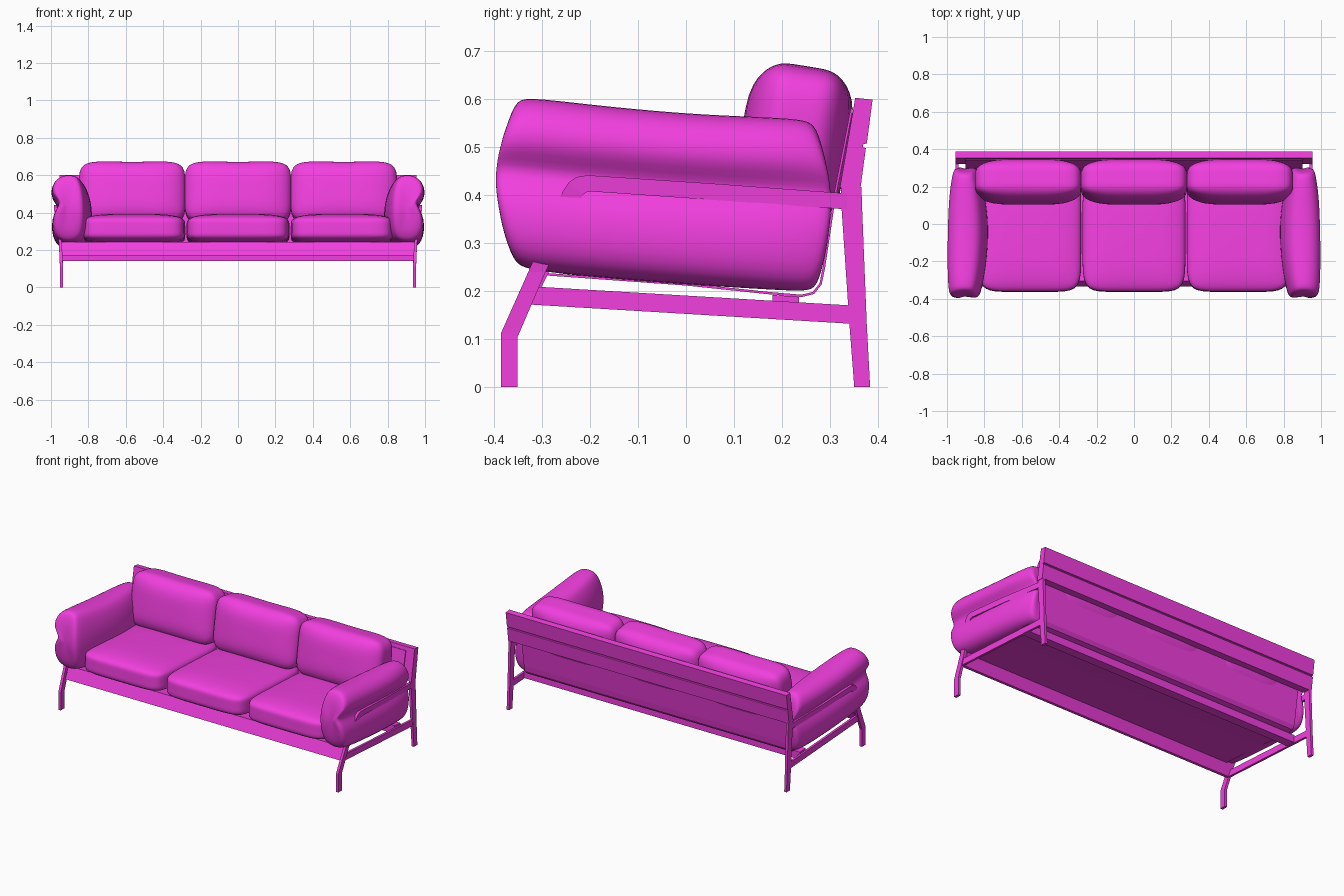
import bpy, bmesh, math
from mathutils import Matrix, Vector

if "Cube" in bpy.data.objects:
    bpy.data.objects.remove(bpy.data.objects["Cube"])

mat = bpy.data.materials.new("magenta")
mat.diffuse_color = (0.89, 0.05, 0.74, 1)
mat.use_nodes = True
mat.node_tree.nodes["Principled BSDF"].inputs["Base Color"].default_value = mat.diffuse_color


def make(name, verts, faces, smooth=False, subsurf=0):
    bm = bmesh.new()
    vs = [bm.verts.new(v) for v in verts]
    for f in faces:
        bm.faces.new([vs[i] for i in f])
    bmesh.ops.recalc_face_normals(bm, faces=bm.faces)
    me = bpy.data.meshes.new(name)
    bm.to_mesh(me)
    bm.free()
    me.materials.append(mat)
    for p in me.polygons:
        p.use_smooth = smooth
    ob = bpy.data.objects.new(name, me)
    bpy.context.collection.objects.link(ob)
    if subsurf:
        m = ob.modifiers.new("subsurf", 'SUBSURF')
        m.levels = m.render_levels = subsurf
    return ob


def loft(name, rings, smooth=False, subsurf=0):
    """Closed rings joined in order, with both ends capped."""
    n = len(rings[0])
    verts = [v for r in rings for v in r]
    faces = [(i * n + j, i * n + (j + 1) % n, (i + 1) * n + (j + 1) % n, (i + 1) * n + j)
             for i in range(len(rings) - 1) for j in range(n)]
    faces += [tuple(range(n)), tuple(range(len(verts) - n, len(verts)))]
    return make(name, verts, faces, smooth, subsurf)


def beam(name, profile, x0, x1):
    """Side (y, z) profile extruded along x."""
    return loft(name, [[(x, y, z) for y, z in profile] for x in (x0, x1)])


def bar(name, pairs, side, x=0.944, t=0.008, lean=0.0):
    """Flat bar through pairs of (y, z) edge points, optionally leaning outward."""
    rings = []
    for (a, b) in pairs:
        ring = []
        for (y, z), dx in ((a, -t), (a, t), (b, t), (b, -t)):
            k = max(0, min(1, (z - 0.2) / 0.22)) * max(0, min(1, (0.33 - y) / 0.4))
            ring.append((side * (x + dx + lean * k), y, z))
        rings.append(ring)
    return loft(name, rings)


def pillow(name, center, size, tilt, n, crown, shape=None):
    """Rounded block; crown thins the rim along local z."""
    bm = bmesh.new()
    bmesh.ops.create_cube(bm, size=2)
    bmesh.ops.subdivide_edges(bm, edges=bm.edges, cuts=13, use_grid_fill=True)
    rot = Matrix.Rotation(tilt, 3, 'X')
    for v in bm.verts:
        p = Vector([math.sin(c * math.pi / 2) * 0.5 + c * 0.5 for c in v.co])
        p /= sum(abs(c) ** n for c in p) ** (1 / n)
        p.z *= 1 - crown * (1 - (1 - p.x ** 4) * (1 - p.y ** 4))
        if shape:
            p = shape(p)
        v.co = rot @ Vector([c * s / 2 for c, s in zip(p, size)]) + Vector(center)
    me = bpy.data.meshes.new(name)
    bm.to_mesh(me)
    bm.free()
    me.materials.append(mat)
    for f in me.polygons:
        f.use_smooth = True
    ob = bpy.data.objects.new(name, me)
    bpy.context.collection.objects.link(ob)


# Side frames: front leg running into the arm, rear leg, lower rail
arm = [((-.385, 0), (-.35, 0)), ((-.385, .112), (-.35, .105)), ((-.328, .24), (-.292, .24)),
       ((-.256, .408), (-.222, .388)), ((-.244, .426), (-.214, .401)), ((-.228, .437), (-.206, .406)),
       ((-.205, .441), (-.195, .407)), ((.05, .424), (.05, .39)), ((.335, .403), (.335, .37))]
rear = [((.35, 0), (.383, 0)), ((.34, .13), (.376, .13)), ((.323, .38), (.366, .38)), ((.322, .416), (.365, .416))]
low = [((-.325, .21), (-.325, .172)), ((.345, .17), (.345, .132))]
for s, tag in ((-1, "left"), (1, "right")):
    bar("front_leg_and_arm_" + tag, arm, s, lean=0.032)
    bar("rear_leg_" + tag, rear, s)
    bar("lower_side_rail_" + tag, low, s, t=0.007)

# Cross rails; the top back rail has a shallow groove behind
beam("top_back_rail", [(.32, .415), (.363, .415), (.374, .497), (.368, .499), (.368, .505), (.376, .507),
                       (.388, .598), (.352, .602)], -.955, .955)
beam("front_rail", [(-.335, .172), (-.318, .172), (-.285, .24), (-.305, .243)], -.94, .94)
beam("rear_seat_rail", [(.18, .142), (.235, .142), (.235, .188), (.18, .192)], -.94, .94)

# Thin sling under the seat and up the back
path = [(-.305, .236), (0, .214), (.18, .195), (.24, .19), (.265, .196), (.28, .215),
        (.287, .25), (.308, .39), (.345, .58)]
sling = make("sling", [(x, y, z) for y, z in path for x in (-.9, .9)],
             [(2 * i, 2 * i + 1, 2 * i + 3, 2 * i + 2) for i in range(len(path) - 1)])
sm = sling.modifiers.new("thickness", 'SOLIDIFY')
sm.thickness = 0.005
sm.offset = 0


# Seat and back cushions
def sagging(p):
    p.y += 0.05 * (p.x ** 2 - 0.5) * max(p.y, 0)
    return p


for i, tag in ((-1, "left"), (0, "middle"), (1, "right")):
    pillow("seat_cushion_" + tag, (i * .557, -.05, .305), (.55, .625, .165), -.045, 7, .25)
    pillow("back_cushion_" + tag, (i * .566, .225, .505), (.57, .335, .225), math.pi / 2 - .16, 5.5, .3, sagging)

# Arm cushions, pinched where they rest against the arm bar
section = [(.86, 0), (.80, .08), (.785, .35), (.785, .65), (.82, .93), (.86, 1.01), (.945, 1.01),
           (.995, .9), (1.005, .72), (.945, .585), (.995, .45), (1.0, .15), (.955, 0)]
stations = [  # y, bottom, top, inner width, outer width, bow, shrink
    (-.352, .25, .595, .55, .75, -.045, .6), (-.352, .25, .6, .6, .85, -.045, .95),
    (-.335, .243, .602, .72, .95, -.04, 1), (-.2, .228, .585, 1.0, 1, -.01, 1),
    (0, .212, .566, 1.08, .97, 0, 1), (.15, .203, .56, .9, .9, .01, 1),
    (.25, .197, .555, .65, .72, .03, 1), (.268, .197, .55, .5, .65, .035, .95),
    (.268, .197, .55, .45, .55, .035, .6)]
for s, tag in ((-1, "left"), (1, "right")):
    rings = []
    for y, z0, z1, wi, wo, bow, k in stations:
        ring = []
        for x, v in section:
            d = (x - .9) * (wi if x < .9 else wo) * k
            w = .5 + (v - .5) * k
            ring.append((s * (.9 + d), y + bow * (1 - (2 * w - 1) ** 2), z0 + (z1 - z0) * w))
        rings.append(ring)
    loft("arm_cushion_" + tag, rings, True, 2)
